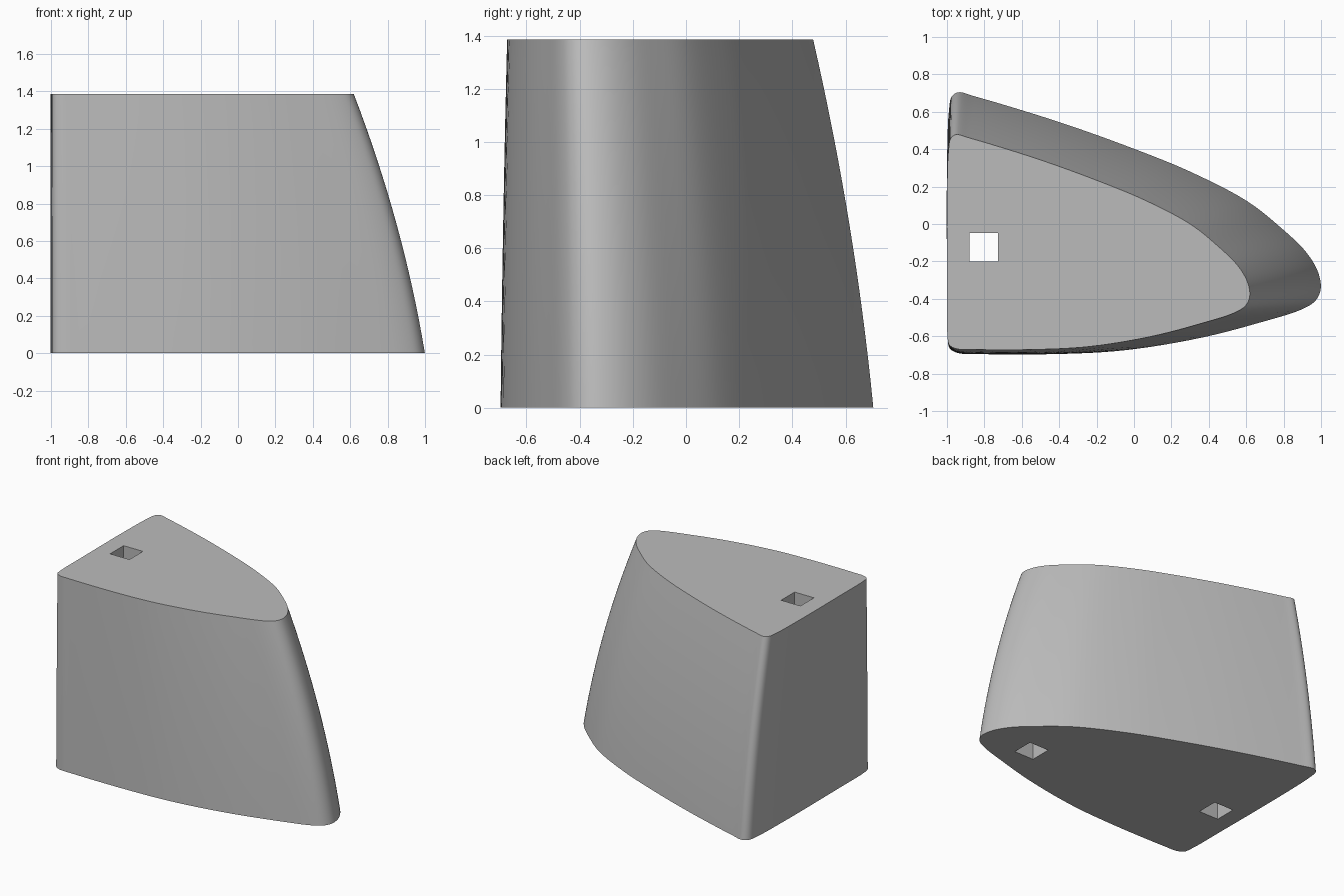
import bpy, bmesh
from math import radians
from mathutils import Vector

cube = bpy.data.objects.get("Cube")
if cube:
    bpy.data.objects.remove(cube, do_unlink=True)

HEIGHT = 1.385
LAYERS = 16
STEPS = 6

grey = bpy.data.materials.new("light grey")
grey.use_nodes = True
colour = (0.5, 0.5, 0.5, 1)
grey.diffuse_color = colour
grey.node_tree.nodes["Principled BSDF"].inputs["Base Color"].default_value = colour


def closed_spline(points, steps):
    """Centripetal Catmull-Rom curve through a closed ring of points."""
    pts = [Vector(p) for p in points]
    n, out = len(pts), []
    for i in range(n):
        p = [pts[(i + k) % n] for k in (-1, 0, 1, 2)]
        t = [0.0]
        for a, b in zip(p, p[1:]):
            t.append(t[-1] + (b - a).length ** 0.5)

        def mix(a, b, ta, tb, s):
            return a.lerp(b, (s - ta) / (tb - ta))

        for k in range(steps):
            s = t[1] + (t[2] - t[1]) * k / steps
            a = [mix(p[j], p[j + 1], t[j], t[j + 1], s) for j in range(3)]
            b = [mix(a[j], a[j + 1], t[j], t[j + 2], s) for j in range(2)]
            out.append(mix(b[0], b[1], t[1], t[2], s))
    return out


# Footprint, counter-clockwise from the front left corner of the flat end
outline = closed_spline([
    (-0.985, -0.665), (-0.94, -0.69), (-0.85, -0.695), (-0.4, -0.695), (-0.05, -0.675),
    (0.35, -0.61), (0.68, -0.525), (0.90, -0.455), (0.97, -0.41), (0.998, -0.35),
    (0.985, -0.26), (0.92, -0.15), (0.78, -0.015), (0.605, 0.122), (0.3, 0.28),
    (0, 0.402), (-0.4, 0.545), (-0.85, 0.682), (-0.94, 0.704), (-0.975, 0.68),
    (-0.99, 0.6), (-1, 0.3), (-1, -0.3), (-0.997, -0.6)], STEPS)

# Tapered body: each layer shrinks towards the flat end along a gentle curve
bm = bmesh.new()
rings = []
for i in range(LAYERS + 1):
    u = i / LAYERS
    t = u * (0.6 + 0.4 * u)
    sx, sy = 1 - 0.19 * t, 1 - 0.179 * t
    rings.append([bm.verts.new((-1 + (p.x + 1) * sx, -0.56 + (p.y + 0.56) * sy, u * HEIGHT))
                  for p in outline])
n = len(outline)
for low, high in zip(rings, rings[1:]):
    for j in range(n):
        k = (j + 1) % n
        bm.faces.new((low[j], low[k], high[k], high[j]))
bm.faces.new(rings[-1])
bm.faces.new(rings[0][::-1])
bmesh.ops.recalc_face_normals(bm, faces=bm.faces)
mesh = bpy.data.meshes.new("tapered_body")
bm.to_mesh(mesh)
bm.free()
body = bpy.data.objects.new("tapered_body", mesh)
bpy.context.collection.objects.link(body)
mesh.materials.append(grey)


def cut_square_hole(x, y, bottom, top, size=0.154):
    bpy.ops.mesh.primitive_cube_add(size=1, location=(x, y, (bottom + top) / 2))
    cutter = bpy.context.object
    cutter.name = "hole_cutter"
    cutter.scale = (size, size, top - bottom)
    cutter.hide_render = True
    cutter.data.materials.append(grey)
    mod = body.modifiers.new("square_hole", "BOOLEAN")
    mod.operation, mod.solver, mod.object = "DIFFERENCE", "EXACT", cutter
    bpy.ops.object.select_all(action="DESELECT")
    body.select_set(True)
    bpy.context.view_layer.objects.active = body
    bpy.ops.object.modifier_apply(modifier=mod.name)
    bpy.data.objects.remove(cutter, do_unlink=True)


# Through hole near the flat end, blind hole under the nose
cut_square_hole(-0.803, -0.124, -0.2, HEIGHT + 0.2)
cut_square_hole(0.62, -0.30, -0.2, 0.7)

bpy.ops.object.shade_smooth_by_angle(angle=radians(35))
